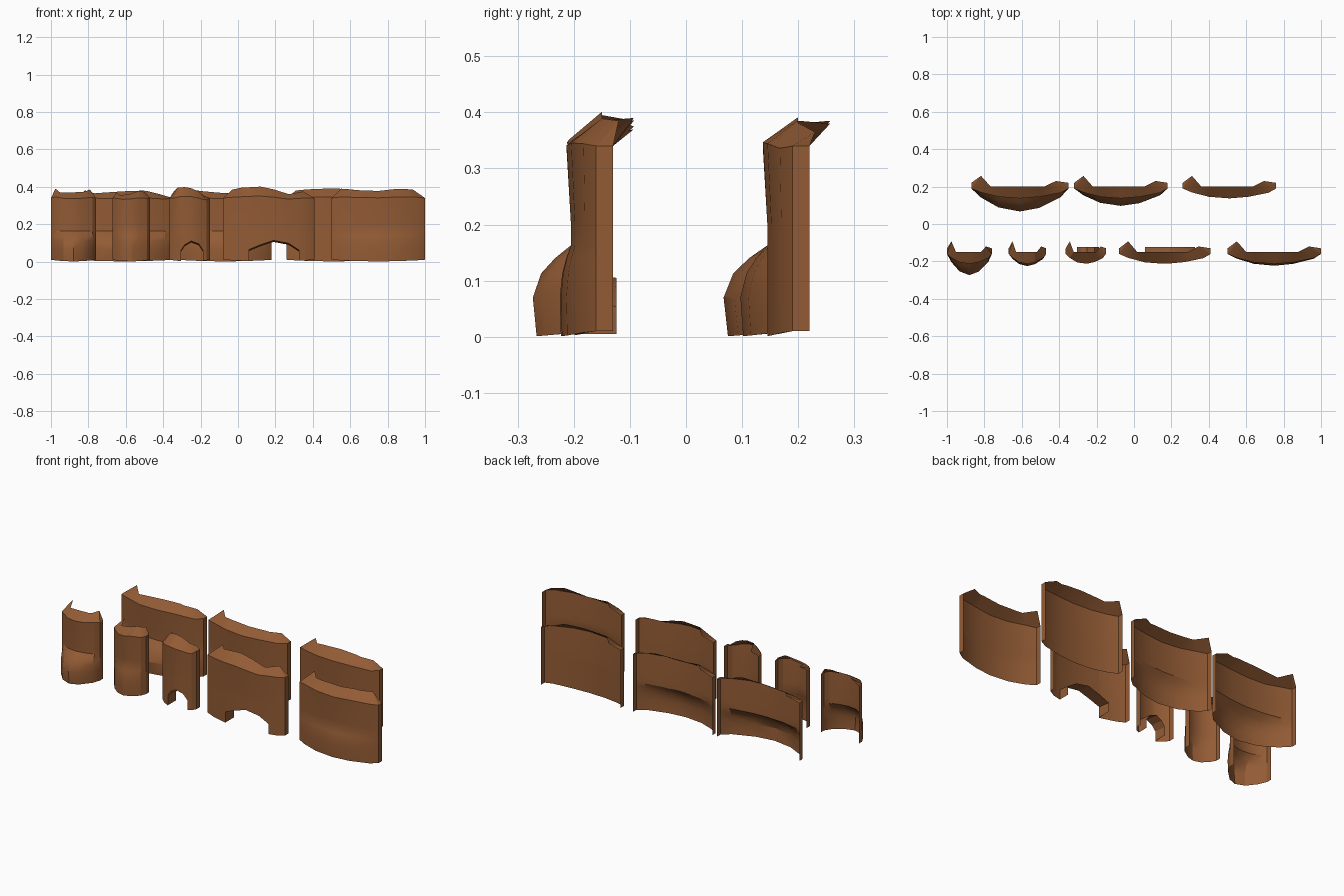
import bpy, bmesh, math

if "Cube" in bpy.data.objects:
    bpy.data.objects.remove(bpy.data.objects["Cube"])

rock = bpy.data.materials.new("brown rock")
rock.diffuse_color = (0.29, 0.105, 0.035, 1)
rock.use_nodes = True
rock.node_tree.nodes["Principled BSDF"].inputs["Base Color"].default_value = rock.diffuse_color

# plan of every cliff: fraction along the length, y of the wall (rear row position)
PLAN = [(0, .22), (0, .19), (.1, .172), (.28, .152), (.5, .145),
        (.7, .152), (.92, .17), (1, .19), (1, .22)]
TOP_U = [.1, .2, .45, .72, .87]
# rows up the wall: height, share of the foot bulge, forward lean
ROWS = [(.01, .9, 0), (.07, 1, 0), (.113, .78, 0), (.14, .42, 0),
        (.163, 0, 0), (.2, 0, 0), (.34, 0, .008)]


def lerp(pts, u):
    for (a, p), (b, q) in zip(pts, pts[1:]):
        if a <= u <= b and b > a:
            return p + (q - p) * (u - a) / (b - a)
    return pts[0][1] if u < pts[0][0] else pts[-1][1]


def wall_y(u):
    return lerp(PLAN[1:-1], u)


def cliff(name, x0, x1, off, bulge, tops, arch=None):
    """Open rock sheet with a bulging foot, a sloped top and an optional archway."""
    bm = bmesh.new()
    w = x1 - x0
    crest = list(zip(TOP_U, tops))
    # columns: u, y, height of the bottom edge
    cols = [(u, y, None) for u, y in PLAN]
    if arch:
        au = [((x - x0) / w, z) for x, z in arch]
        lo, hi = au[0][0], au[-1][0]
        left = [c for c in cols if c[0] < lo] + [(lo, wall_y(lo), None)]
        right = [(hi, wall_y(hi), None)] + [c for c in cols if c[0] > hi]
        cols = left + [(u, wall_y(u), z) for u, z in au] + right

    grid = []
    for k, (u, y, base) in enumerate(cols):
        s = math.sin(math.pi * u) ** .8 if 0 < u < 1 else 0
        h = lerp(crest, u)
        col = []
        for z, b, lean in ROWS:
            zz = z
            if z == .01:
                zz = .01 - .009 * s
            if z == .34 and 0 < u < 1:
                zz = .34 + .4 * (h - .375)
            if base and z < .163:
                zz = base + (.163 - base) * (z - .01) / .153
            col.append(bm.verts.new((x0 + u * w, y + off - (bulge * b + lean) * s, zz)))
        # crest vertex, with horns leaning back at both ends
        if k < 2:
            p = (.1, .257, tops[0])
        elif k >= len(cols) - 2:
            p = (.87, .23, tops[-1])
        else:
            ut = min(max(u, .2), .75)
            p = (ut, .2, lerp(crest, ut))
        col.append(bm.verts.new((x0 + p[0] * w, p[1] + off, p[2])))
        grid.append(col)

    for i in range(len(grid) - 1):
        a, b = grid[i], grid[i + 1]
        if arch and abs(cols[i][0] - cols[i + 1][0]) < 1e-6 and 0 < cols[i][0] < 1:
            continue
        for j in range(len(a) - 1):
            bm.faces.new((a[j], b[j], b[j + 1], a[j + 1]))

    # archway lining running back from the wall face
    if arch:
        path = [(arch[0][0], .005)] + arch + [(arch[-1][0], .005)]
        pairs = []
        for x, z in path:
            u = (x - x0) / w
            yf = wall_y(u) + off - bulge * .9 * math.sin(math.pi * u) ** .8
            pairs.append((bm.verts.new((x, yf, z)),
                          bm.verts.new((x, .226 + off, max(z - .008, .005)))))
        for (a, b), (c, d) in zip(pairs, pairs[1:]):
            bm.faces.new((a, b, d, c))

    bmesh.ops.remove_doubles(bm, verts=bm.verts, dist=.0005)
    me = bpy.data.meshes.new(name)
    bm.to_mesh(me)
    bm.free()
    me.materials.append(rock)
    ob = bpy.data.objects.new(name, me)
    bpy.context.collection.objects.link(ob)
    bpy.ops.object.select_all(action='DESELECT')
    ob.select_set(True)
    bpy.context.view_layer.objects.active = ob
    bpy.ops.object.shade_smooth_by_angle(angle=math.radians(25))


F = -.35  # shift of the front row
# front row
cliff("narrow_cliff_bulging", -1.0, -.76, F, .068, [.39, .37, .37, .372, .385])
cliff("narrow_cliff_plain", -.67, -.47, F, .02, [.37, .355, .36, .38, .37])
cliff("narrow_cliff_cave", -.365, -.15, F, 0, [.375, .395, .40, .375, .35],
      [(-.305, .06), (-.285, .09), (-.25, .11), (-.21, .095), (-.187, .06)])
cliff("wide_cliff_cave", -.08, .41, F, 0, [.385, .395, .402, .36, .375],
      [(.06, .065), (.12, .09), (.19, .113), (.27, .098), (.325, .062)])
cliff("wide_cliff_low_foot", .5, 1.0, F, .018, [.39, .385, .375, .39, .385])
# back row
cliff("wide_cliff_big_foot", -.87, -.35, 0, .078, [.38, .365, .375, .38, .36])
cliff("wide_cliff_medium_foot", -.32, .18, 0, .048, [.385, .38, .365, .37, .365])
cliff("wide_cliff_plain", .26, .76, 0, 0, [.38, .385, .393, .385, .365])
